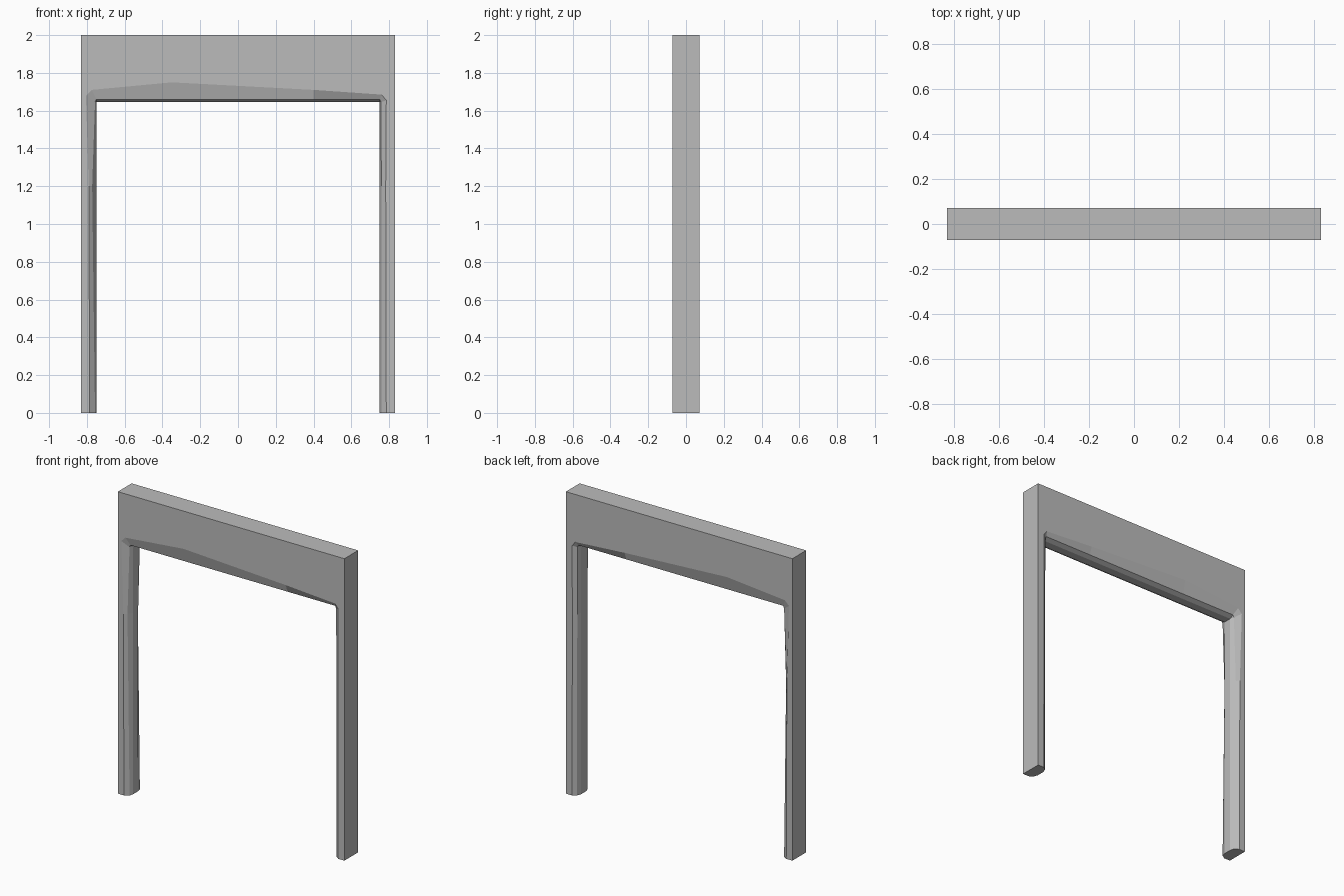
import bpy
import bmesh

cube = bpy.data.objects.get("Cube")
if cube:
    bpy.data.objects.remove(cube, do_unlink=True)

# Plain grey finish
grey = bpy.data.materials.new("plain grey")
grey.use_nodes = True
colour = (0.5, 0.5, 0.5, 1.0)
grey.diffuse_color = colour
grey.node_tree.nodes["Principled BSDF"].inputs["Base Color"].default_value = colour

W, H = 0.83, 2.0          # outer half width and height
IN, HEAD = 0.75, 1.645    # opening half width and height
DEPTHS = (0.072, 0.072, 0.054, 0.026)   # outer, face edge, chamfer, reveal


def post(side, z, edge, mid):
    """Cross-section of an upright at height z."""
    return [(side * W, z), (side * edge, z), (side * mid, min(z, HEAD)),
            (side * IN, min(z, HEAD))]


def lintel(x, edge_z, outer_x=None):
    """Cross-section of the head beam at x."""
    inner = max(-IN, min(IN, x))
    return [(x if outer_x is None else outer_x, H), (x, edge_z),
            (inner, HEAD + 0.015), (inner, HEAD)]


# Hand-cut sections from one foot, over the head, to the other foot
stations = [
    post(-1, 0, 0.785, 0.757),
    post(-1, 1.2, 0.79, 0.772),
    post(-1, 1.68, 0.805, 0.757),
    lintel(-0.775, 1.71, -W),
    lintel(-0.35, 1.75),
    lintel(0.4, 1.71),
    lintel(0.76, 1.685, W),
    post(1, 1.655, 0.785, 0.757),
    post(1, 1.2, 0.782, 0.759),
    post(1, 0, 0.785, 0.76),
]

# Loft the sections into one frame
bm = bmesh.new()
rings = []
for section in stations:
    front = [bm.verts.new((x, -d, z)) for (x, z), d in zip(section, DEPTHS)]
    back = [bm.verts.new((x, d, z)) for (x, z), d in zip(section, DEPTHS)]
    rings.append(front + back[::-1])
for a, b in zip(rings, rings[1:]):
    for i in range(len(a)):
        j = (i + 1) % len(a)
        bm.faces.new((a[i], a[j], b[j], b[i]))
bm.faces.new(rings[0])
bm.faces.new(rings[-1][::-1])
bmesh.ops.remove_doubles(bm, verts=bm.verts, dist=0.001)
bmesh.ops.recalc_face_normals(bm, faces=bm.faces)

mesh = bpy.data.meshes.new("door_frame")
bm.to_mesh(mesh)
bm.free()
mesh.materials.append(grey)
frame = bpy.data.objects.new("door_frame", mesh)
bpy.context.collection.objects.link(frame)
